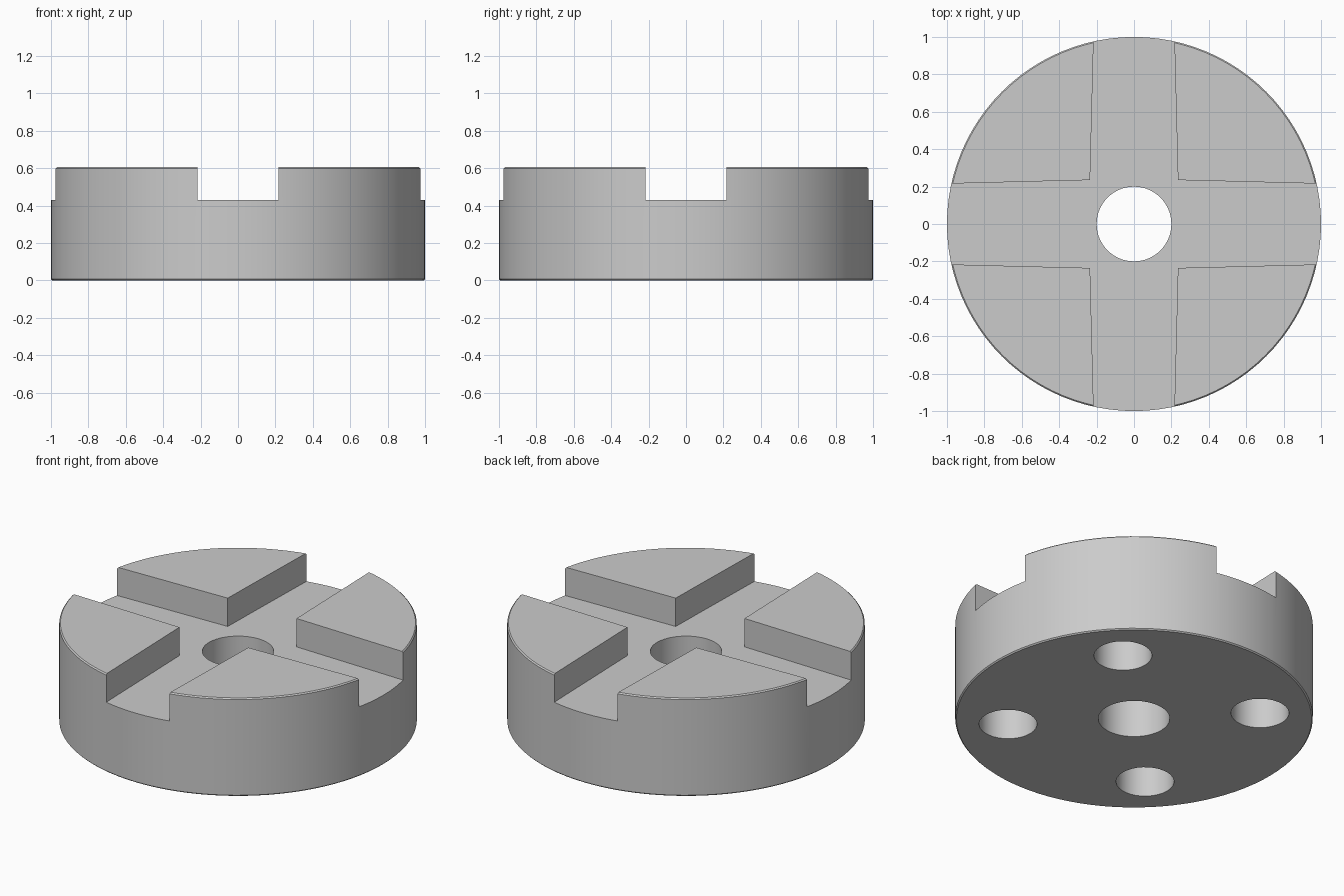
import bpy
import bmesh
import math
from mathutils import Matrix, Vector

if "Cube" in bpy.data.objects:
    bpy.data.objects.remove(bpy.data.objects["Cube"], do_unlink=True)

HEIGHT, SLOT_FLOOR = 0.605, 0.43

grey = bpy.data.materials.new("plain_grey")
grey.use_nodes = True
grey.diffuse_color = (0.6, 0.6, 0.6, 1)
grey.node_tree.nodes["Principled BSDF"].inputs["Base Color"].default_value = (0.6, 0.6, 0.6, 1)


def prism(name, outline, z0, z1):
    """Extrude a counter-clockwise outline from z0 up to z1."""
    bm = bmesh.new()
    base = bm.faces.new([bm.verts.new((x, y, z0)) for x, y in outline])
    top = bmesh.ops.extrude_face_region(bm, geom=[base])["geom"]
    verts = [v for v in top if isinstance(v, bmesh.types.BMVert)]
    bmesh.ops.translate(bm, verts=verts, vec=(0, 0, z1 - z0))
    bmesh.ops.recalc_face_normals(bm, faces=bm.faces)
    mesh = bpy.data.meshes.new(name)
    bm.to_mesh(mesh)
    bm.free()
    mesh.materials.append(grey)
    obj = bpy.data.objects.new(name, mesh)
    bpy.context.collection.objects.link(obj)
    return obj


def circle(radius, sides, cx=0, cy=0):
    turns = [2 * math.pi * i / sides for i in range(sides)]
    return [(cx + radius * math.cos(t), cy + radius * math.sin(t)) for t in turns]


# Round body with a slightly broken rim
body = prism("slotted_disc", circle(1, 96), 0, HEIGHT)
bm = bmesh.new()
bm.from_mesh(body.data)
rims = [e for e in bm.edges if abs(e.verts[0].co.z - e.verts[1].co.z) < 0.001]
bmesh.ops.bevel(bm, geom=rims, offset=0.007, segments=1, affect="EDGES")
bm.to_mesh(body.data)
bm.free()

# Cross slot, a little narrower towards the rim
cross = []
for quarter in range(4):
    spin = Matrix.Rotation(quarter * math.pi / 2, 2)
    cross += [spin @ Vector(p) for p in ((1.1, -0.213), (1.1, 0.213), (0.235, 0.235))]
cutters = [prism("cross_slot_cutter", cross, SLOT_FLOOR, 1)]

# Centre bore, and four blind holes underneath the raised blocks
cutters.append(prism("bore_cutter", circle(0.2, 40), -0.2, 1))
for sx in (-1, 1):
    for sy in (-1, 1):
        cutters.append(prism("blind_hole_cutter", circle(0.162, 32, 0.5 * sx, 0.5 * sy), -0.2, 0.4))

bpy.ops.object.select_all(action="DESELECT")
bpy.context.view_layer.objects.active = body
body.select_set(True)
for cutter in cutters:
    cutter.hide_render = True
    cut = body.modifiers.new("cut", "BOOLEAN")
    cut.operation, cut.solver, cut.object = "DIFFERENCE", "EXACT", cutter
    bpy.ops.object.modifier_apply(modifier=cut.name)
    bpy.data.objects.remove(cutter, do_unlink=True)

bpy.ops.object.shade_smooth_by_angle(angle=math.radians(30))
